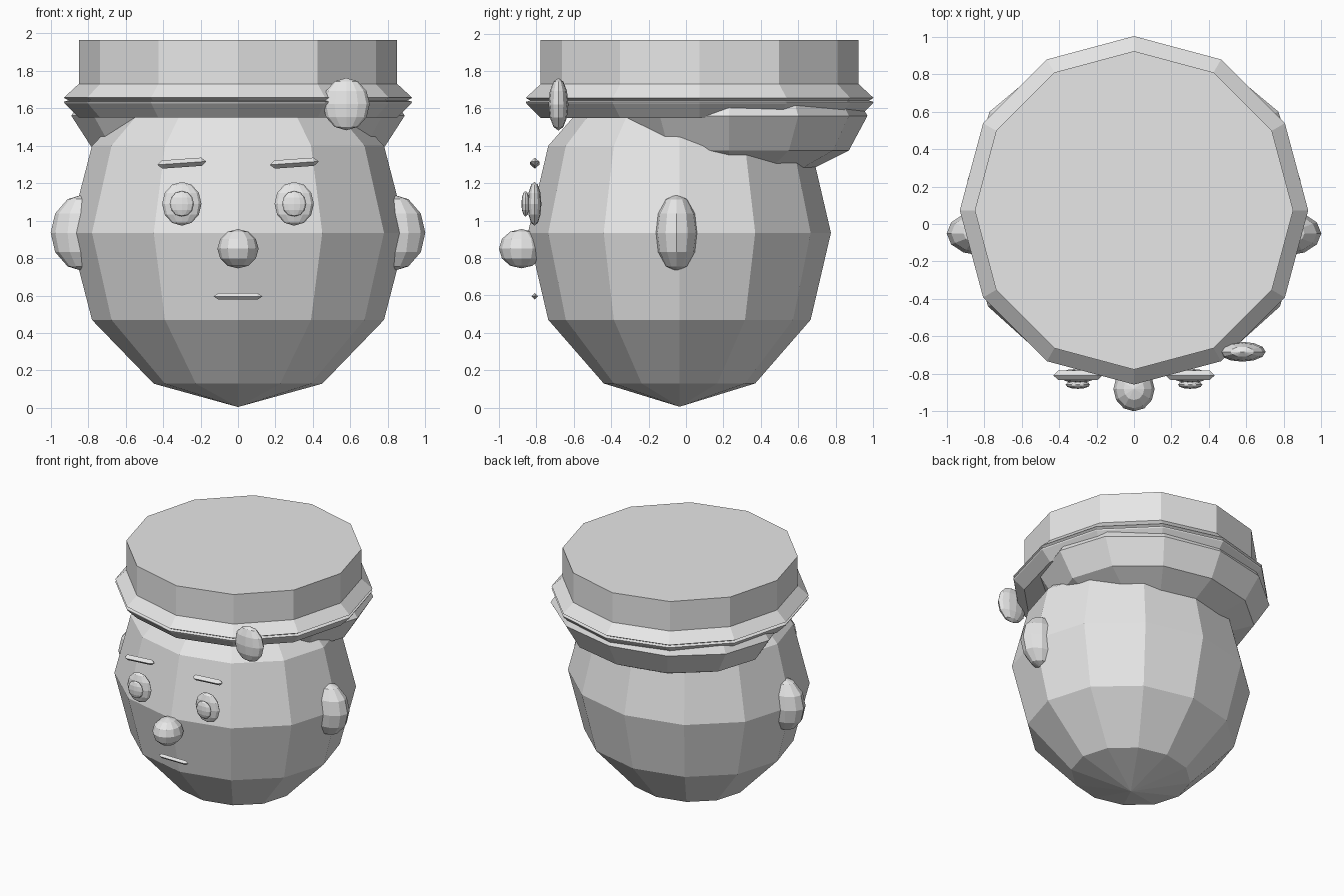
import bpy
import bmesh
from math import cos, sin, tau, radians
from mathutils import Matrix, Vector

cube = bpy.data.objects.get("Cube")
if cube:
    bpy.data.objects.remove(cube, do_unlink=True)

grey = bpy.data.materials.new("light_grey")
grey.use_nodes = True
GREY = (0.8, 0.8, 0.8, 1)
grey.diffuse_color = GREY
grey.node_tree.nodes["Principled BSDF"].inputs["Base Color"].default_value = GREY


def finish(name, bm, matrix):
    """Turn a bmesh into a flat shaded grey object."""
    bm.transform(matrix)
    bmesh.ops.recalc_face_normals(bm, faces=bm.faces)
    mesh = bpy.data.meshes.new(name)
    bm.to_mesh(mesh)
    bm.free()
    mesh.materials.append(grey)
    obj = bpy.data.objects.new(name, mesh)
    bpy.context.collection.objects.link(obj)
    return obj


def ball(name, centre, radii):
    """Low-poly ellipsoid with upright poles."""
    bm = bmesh.new()
    bmesh.ops.create_uvsphere(bm, u_segments=12, v_segments=6, radius=1)
    return finish(name, bm, Matrix.LocRotScale(Vector(centre), None, Vector(radii)))


def lathe(name, profile, sides, matrix):
    """Closed solid from (radius, height) points turned around z."""
    bm = bmesh.new()
    rings = [[bm.verts.new((r * cos(tau * i / sides), r * sin(tau * i / sides), z))
              for i in range(sides)] for r, z in profile]
    for low, high in zip(rings, rings[1:]):
        for i in range(sides):
            j = (i + 1) % sides
            bm.faces.new((low[i], low[j], high[j], high[i]))
    bm.faces.new(rings[0])
    bm.faces.new(rings[-1])
    return finish(name, bm, matrix)


def bar(name, centre, depth, height, tilt=0):
    """Thin diamond-section bar along x with pointed ends."""
    profile = [(0.05, -0.13), (1, -0.105), (1, 0.105), (0.05, 0.13)]
    matrix = (Matrix.Translation(centre) @ Matrix.Rotation(radians(-tilt), 4, "Y")
              @ Matrix.Diagonal((1, depth, height, 1)) @ Matrix.Rotation(radians(90), 4, "Y"))
    return lathe(name, profile, 4, matrix)


# Head and hair
ball("head", (0, -0.035, 0.935), (0.9, 0.81, 0.93))
ball("back_hair", (0, 0.23, 1.56), (0.89, 0.74, 0.37))

# Cap with a flared, grooved band
cap_profile = [(0.85, 1.55), (0.925, 1.625), (0.93, 1.635), (0.905, 1.642),
               (0.93, 1.656), (0.85, 1.73), (0.85, 1.965)]
lathe("cap", cap_profile, 12, Matrix.Translation((0, 0.073, 0)))
ball("cap_badge", (0.578, -0.682, 1.622), (0.125, 0.053, 0.14))

# Paired features
for side, s in (("left", 1), ("right", -1)):
    ball(side + "_ear", (s * 0.82, -0.05, 0.935), (0.18, 0.118, 0.207))
    ball(side + "_eye", (s * 0.3, -0.81, 1.09), (0.105, 0.037, 0.117))
    ball(side + "_pupil", (s * 0.3, -0.858, 1.09), (0.065, 0.022, 0.068))
    bar(side + "_eyebrow", (s * 0.3, -0.808, 1.307), 0.025, 0.022, 4)

# Nose and mouth
ball("nose", (0, -0.88, 0.85), (0.11, 0.12, 0.105))
bar("mouth", (0, -0.808, 0.596), 0.017, 0.017)
